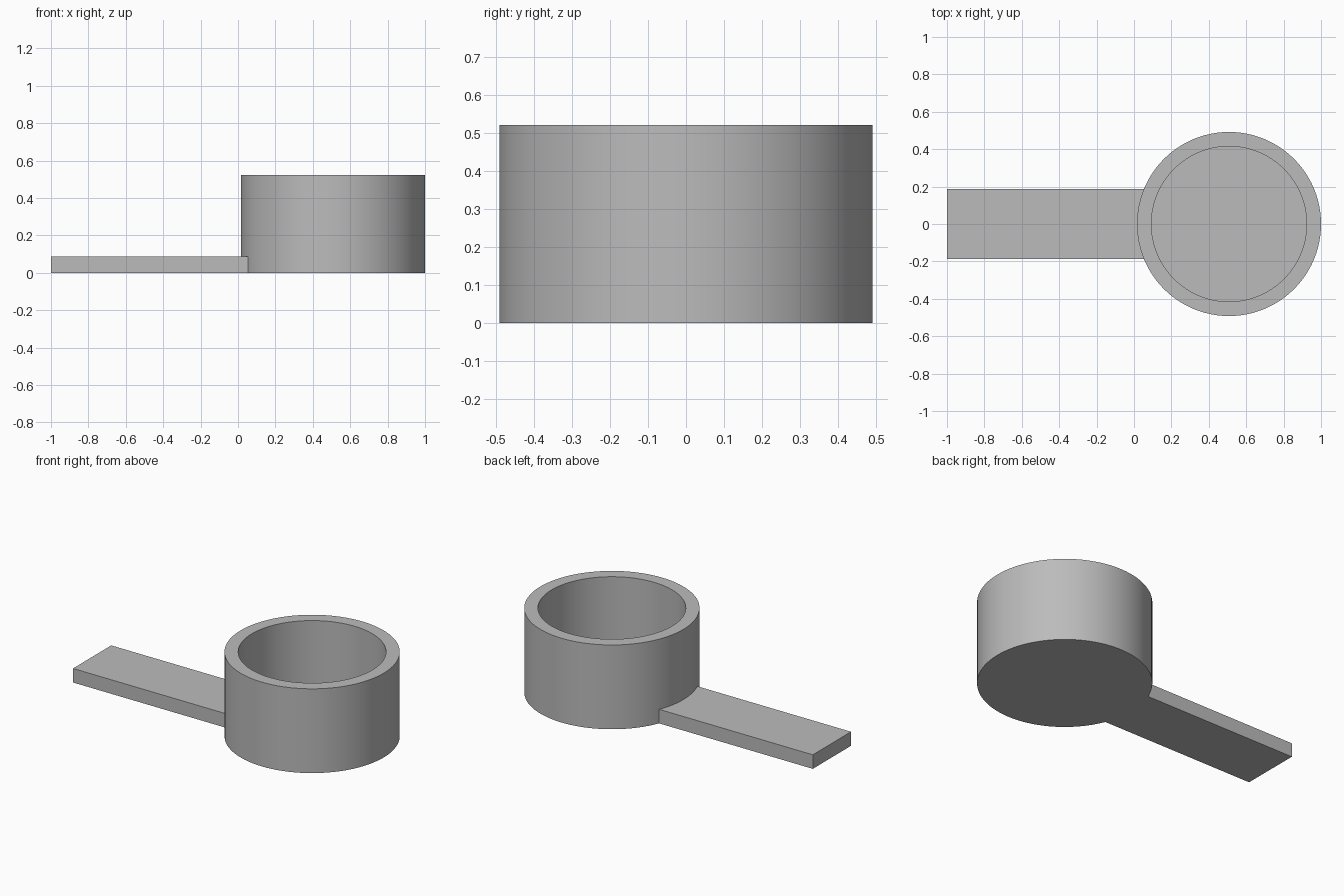
import bpy
import bmesh
import math

if "Cube" in bpy.data.objects:
    bpy.data.objects.remove(bpy.data.objects["Cube"], do_unlink=True)

CENTRE_X, OUTER_R, INNER_R = 0.508, 0.492, 0.415
HEIGHT, FLOOR = 0.522, 0.08
HANDLE_END, HANDLE_HALF, HANDLE_TOP = -1.0, 0.187, 0.087
SEGMENTS = 96

grey = bpy.data.materials.new("plain grey")
grey.use_nodes = True
colour = (0.5, 0.5, 0.5, 1)
grey.diffuse_color = colour
grey.node_tree.nodes["Principled BSDF"].inputs["Base Color"].default_value = colour


def add_object(name, bm):
    bmesh.ops.recalc_face_normals(bm, faces=bm.faces)
    mesh = bpy.data.meshes.new(name)
    bm.to_mesh(mesh)
    bm.free()
    mesh.materials.append(grey)
    obj = bpy.data.objects.new(name, mesh)
    bpy.context.collection.objects.link(obj)
    return obj


# Cup: a disc raised into a wall, stepped in at the rim, then sunk to the floor
bm = bmesh.new()
rings = []
for radius, z in ((OUTER_R, 0), (OUTER_R, HEIGHT), (INNER_R, HEIGHT), (INNER_R, FLOOR)):
    ring = []
    for i in range(SEGMENTS):
        a = math.tau * i / SEGMENTS
        ring.append(bm.verts.new((CENTRE_X + radius * math.cos(a), radius * math.sin(a), z)))
    rings.append(ring)
for low, high in zip(rings, rings[1:]):
    for i in range(SEGMENTS):
        j = (i + 1) % SEGMENTS
        bm.faces.new((low[i], low[j], high[j], high[i]))
bm.faces.new(rings[0])
bm.faces.new(rings[-1])
cup = add_object("cup", bm)

# Handle: a flat bar whose inner end follows the round cup wall
bm = bmesh.new()
outline = [(HANDLE_END, HANDLE_HALF), (HANDLE_END, -HANDLE_HALF)]
spread = math.asin(HANDLE_HALF / OUTER_R)
for i in range(13):
    a = math.pi + spread - 2 * spread * i / 12
    outline.append((CENTRE_X + OUTER_R * math.cos(a), OUTER_R * math.sin(a)))
base = bm.faces.new([bm.verts.new((x, y, 0)) for x, y in outline])
raised = bmesh.ops.extrude_face_region(bm, geom=[base], use_keep_orig=True)
for v in raised["geom"]:
    if isinstance(v, bmesh.types.BMVert):
        v.co.z = HANDLE_TOP
# Leave the end against the cup open, since the wall closes it
hidden = [f for f in bm.faces if abs(f.normal.z) < 0.5
          and all(v.co.x > 0 for v in f.verts)]
bmesh.ops.delete(bm, geom=hidden, context="FACES_ONLY")
handle = add_object("handle", bm)

# Smooth the round walls and keep the rims crisp
bpy.ops.object.select_all(action="DESELECT")
cup.select_set(True)
bpy.context.view_layer.objects.active = cup
bpy.ops.object.shade_smooth_by_angle(angle=math.radians(30))
